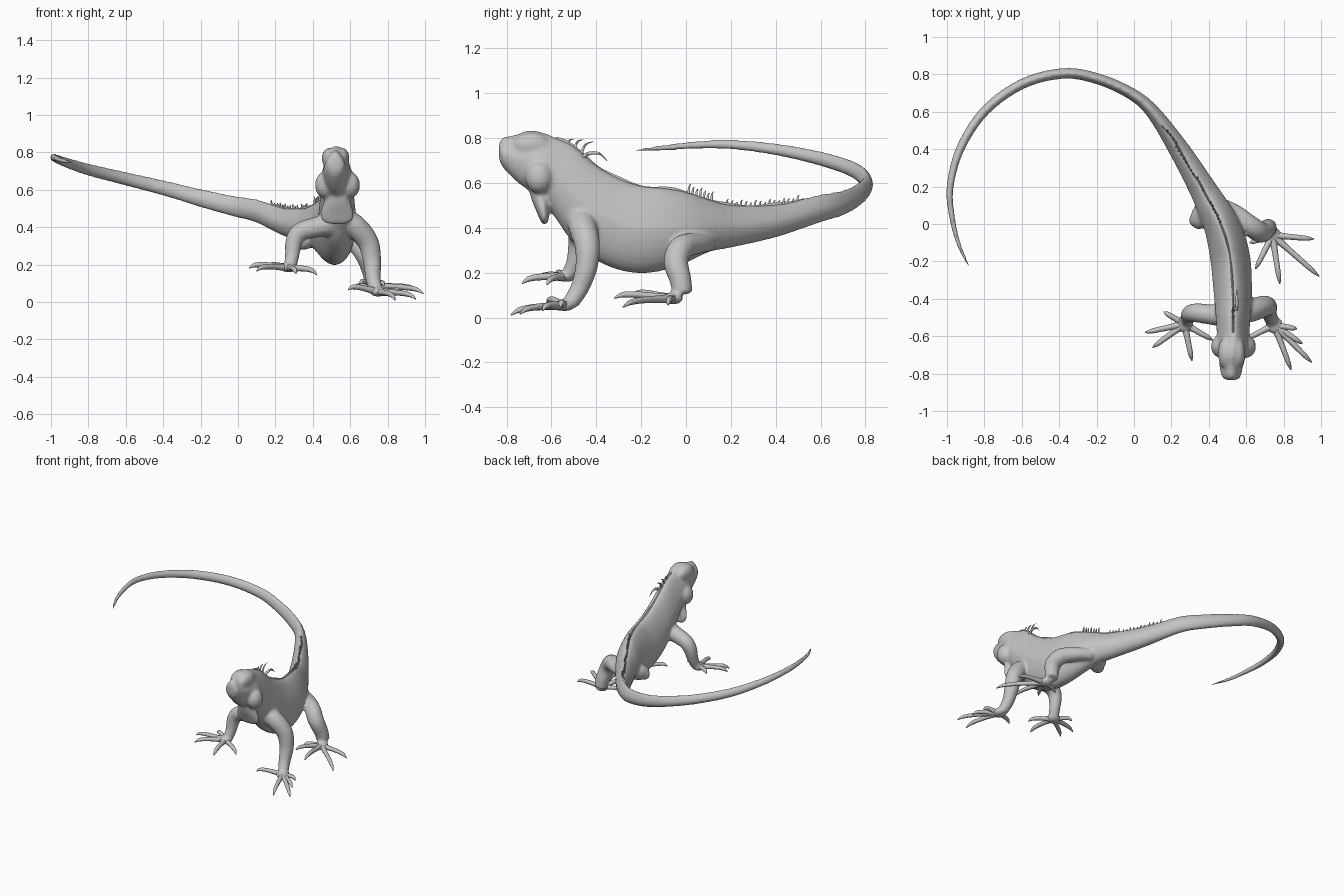
import bpy, math
from mathutils import Vector

if "Cube" in bpy.data.objects:
    bpy.data.objects.remove(bpy.data.objects["Cube"])

skin = bpy.data.materials.new("grey skin")
skin.use_nodes = True
GREY = (0.55, 0.55, 0.55, 1)
skin.diffuse_color = GREY
skin.node_tree.nodes["Principled BSDF"].inputs["Base Color"].default_value = GREY
UP = Vector((0, 0, 1))
flesh = []  # parts blended into one skin at the end


def select_only(*obs):
    bpy.ops.object.select_all(action="DESELECT")
    for ob in obs:
        ob.select_set(True)
    bpy.context.view_layer.objects.active = obs[0]


def finish(ob):
    ob.data.materials.append(skin)
    select_only(ob)
    bpy.ops.object.shade_smooth_by_angle(angle=math.radians(60))
    return ob


def spline(pts, steps):
    """Catmull-Rom through tuples of any length."""
    out = []
    ext = [pts[0]] + list(pts) + [pts[-1]]
    for a, b, c, d in zip(ext, ext[1:], ext[2:], ext[3:]):
        for k in range(steps):
            t = k / steps
            out.append([q + t / 2 * (r - p + t * (2 * p - 5 * q + 4 * r - s + t * (3 * (q - r) + s - p)))
                        for p, q, r, s in zip(a, b, c, d)])
    return out + [list(pts[-1])]


def loft(name, stations, sides=16, steps=5, level=False, peak=0.0):
    """Skin rings of (x, y, z, half width, half height) along a path."""
    rows = spline(stations, steps)
    verts, faces, side = [], [], None
    for i, (x, y, z, w, h) in enumerate(rows):
        tan = Vector(rows[min(i + 1, len(rows) - 1)][:3]) - Vector(rows[max(i - 1, 0)][:3])
        if level:
            tan.z = 0
        tan.normalize()
        if side is None:
            side = tan.cross(UP if abs(tan.z) < 0.95 else Vector((0, 1, 0)))
        side = (side - tan * side.dot(tan)).normalized()
        top = side.cross(tan)
        for k in range(sides):
            a = math.tau * k / sides
            s = math.sin(a)
            wide = math.cos(a) * (1 - peak * max(0, s))
            verts.append(Vector((x, y, z)) + side * wide * w + top * s * h)
    n = len(rows)
    for i in range(n - 1):
        for k in range(sides):
            j = (k + 1) % sides
            faces.append((i * sides + k, (i + 1) * sides + k, (i + 1) * sides + j, i * sides + j))
    faces += [tuple(range(sides)), tuple(reversed(range((n - 1) * sides, n * sides)))]
    me = bpy.data.meshes.new(name)
    me.from_pydata(verts, [], faces)
    ob = bpy.data.objects.new(name, me)
    bpy.context.collection.objects.link(ob)
    return finish(ob)


def tube(name, pts, sides=12, steps=5):
    return loft(name, [(*p, p[-1]) for p in pts], sides, steps)


def ball(name, loc, size):
    bpy.ops.mesh.primitive_uv_sphere_add(segments=20, ring_count=12, location=loc)
    ob = bpy.context.object
    ob.name = name
    ob.scale = size
    flesh.append(finish(ob))


# Head, neck and trunk: y, x centre, half width, bottom, top
trunk = [(-.834, .52, .025, .71, .775), (-.817, .52, .05, .67, .803), (-.76, .52, .063, .61, .815),
         (-.70, .525, .073, .565, .836), (-.64, .53, .085, .52, .826), (-.58, .53, .088, .44, .802),
         (-.50, .53, .093, .33, .765), (-.40, .53, .101, .255, .68), (-.30, .525, .105, .212, .622),
         (-.20, .517, .107, .197, .588), (-.10, .498, .104, .21, .578), (0, .465, .095, .245, .56),
         (.10, .415, .084, .292, .527), (.20, .36, .072, .312, .503), (.40, .24, .056, .358, .505)]
body = [(x, y, (lo + hi) / 2, w, (hi - lo) / 2) for y, x, w, lo, hi in trunk]
# Tail: x, y, z, half width, half height
tail = [(.10, .60, .487, .038, .062), (-.02, .70, .512, .032, .056), (-.20, .778, .556, .03, .049),
        (-.38, .805, .605, .029, .042), (-.60, .748, .659, .028, .037), (-.80, .602, .708, .027, .033),
        (-.93, .40, .75, .024, .027), (-.983, .20, .772, .02, .022), (-.975, .05, .77, .017, .018),
        (-.94, -.10, .757, .013, .014), (-.883, -.226, .745, .007, .007)]
flesh.append(loft("body_and_tail", body + tail, 28, 5, level=True, peak=.33))

# Head details
for s, label in ((1, "left"), (-1, "right")):
    ball(label + "_jowl", (.532 + s * .064, -.655, .625), (.057, .062, .072))
    ball(label + "_brow", (.522 + s * .032, -.69, .77), (.042, .085, .055))
flesh.append(loft("throat_pouch", [(.53, -.655, .60, .05, .05), (.53, -.65, .54, .07, .042),
                                   (.53, -.638, .48, .09, .03), (.53, -.632, .44, .086, .02),
                                   (.53, -.629, .416, .05, .011)]))


def limb(name, path, palm=None, tips=()):
    """A tapering leg with a flat palm and arched, clawed toes."""
    flesh.append(tube(name, path))
    if palm:
        ball(name + "_palm", palm, (.048, .048, .027))
    for i, tip in enumerate(tips):
        p, t = Vector(palm), Vector(tip)
        base = p + (t - p).normalized() * .015
        pts = []
        for f, lift, r in ((0, 0, .021), (.3, .008, .016), (.6, .014, .0145), (.85, .012, .012), (1, -.004, .003)):
            pts.append((*(base.lerp(t, f) + UP * lift), r))
        tube(f"{name}_toe_{i + 1}", pts, 8, 3)


# Legs
limb("left_front_leg",
     [(.56, -.47, .44, .065), (.63, -.46, .40, .064), (.695, -.44, .32, .058), (.717, -.445, .22, .05),
      (.722, -.475, .13, .042), (.737, -.515, .065, .037)], (.75, -.54, .055),
     [(.59, -.62, .07), (.84, -.78, .015), (.95, -.74, .02), (.90, -.64, .035), (.87, -.56, .05)])
limb("right_front_leg",
     [(.50, -.49, .42, .066), (.42, -.485, .40, .056), (.335, -.475, .375, .052), (.30, -.48, .325, .047),
      (.29, -.495, .25, .039), (.28, -.52, .195, .035)], (.27, -.535, .185),
     [(.42, -.62, .15), (.31, -.73, .155), (.10, -.66, .17), (.06, -.58, .185), (.16, -.47, .185)])
limb("left_hind_leg",
     [(.46, .10, .335, .042), (.54, .06, .33, .046), (.63, -.015, .315, .056), (.682, -.045, .25, .056),
      (.71, -.025, .17, .05), (.72, -.015, .105, .045)], (.74, -.06, .085),
     [(.62, -.10, .07), (.65, -.24, .10), (.78, -.32, .09), (.99, -.28, .05), (.96, -.08, .06)])
limb("right_hind_thigh",
     [(.43, .12, .37, .06), (.38, .07, .35, .06), (.347, .025, .33, .055), (.318, .01, .315, .038),
      (.302, 0, .31, .012)])

# Blend body, head and legs into one smooth skin
select_only(*flesh)
bpy.ops.object.join()
hide = bpy.context.object
remesh = hide.modifiers.new("blend", "REMESH")
remesh.mode = "VOXEL"
remesh.voxel_size = .009
remesh.use_smooth_shade = True
soften = hide.modifiers.new("soften", "SMOOTH")
soften.factor = .5
soften.iterations = 8

# Back crest: a low ridge with rows of spines
surface = spline(body + tail[:1], 10)


def crest_at(y):
    x, yy, z, w, h = min(surface, key=lambda r: abs(r[1] - y))
    return Vector((x, y, z + h))


def spine(name, y, height, lean, radius):
    b = crest_at(y)
    tube(name, [(b.x, b.y, b.z - .02, radius), (b.x, b.y + lean * .35, b.z + height * .65, radius * .6),
                (b.x, b.y + lean, b.z + height, .001)], 6, 3)


ridge = []
for i in range(24):
    y = -.58 + i * .048
    b = crest_at(y)
    ridge.append((b.x, y, b.z - .01 + .005 * math.sin(i * 1.3), .006, .014))
loft("back_ridge", ridge, 8, 2, level=True)
for i in range(3):
    spine(f"nape_spine_{i + 1}", -.53 + i * .03, .015 + .014 * i, .03 + .015 * i, .009)
tube("long_nape_spine", [(.54, -.47, .71, .011), (.55, -.43, .732, .009), (.55, -.385, .73, .006),
                         (.55, -.35, .697, .001)], 6)
for i in range(7):
    spine(f"hip_spine_{i + 1}", .01 + i * .017, .038 - .006 * (i % 3), .012, .008)
for i in range(16):
    spine(f"tail_spine_{i + 1}", .18 + i * .021, .024 - .006 * (i % 3), .01, .007)
